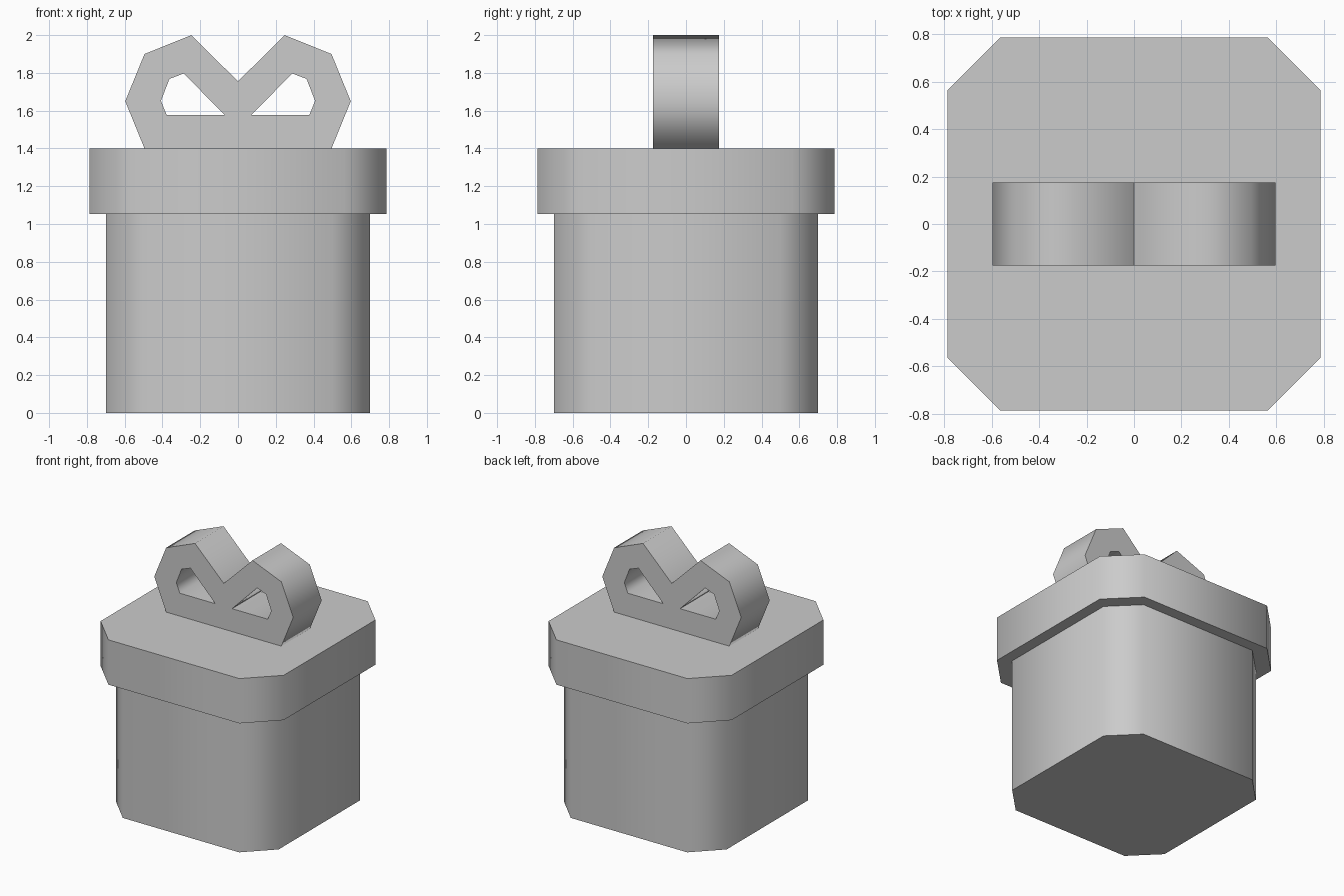
import bpy, bmesh, math
from mathutils import Matrix

if "Cube" in bpy.data.objects:
    bpy.data.objects.remove(bpy.data.objects["Cube"])


def finish(bm, name, angle):
    bmesh.ops.recalc_face_normals(bm, faces=bm.faces[:])
    mesh = bpy.data.meshes.new(name)
    bm.to_mesh(mesh)
    bm.free()
    obj = bpy.data.objects.new(name, mesh)
    bpy.context.collection.objects.link(obj)
    bpy.ops.object.select_all(action='DESELECT')
    obj.select_set(True)
    bpy.context.view_layer.objects.active = obj
    bpy.ops.object.shade_smooth_by_angle(angle=math.radians(angle))
    return obj


def extrude(bm, faces, vec):
    geom = bmesh.ops.extrude_face_region(bm, geom=faces, use_keep_orig=True)["geom"]
    verts = [g for g in geom if isinstance(g, bmesh.types.BMVert)]
    bmesh.ops.translate(bm, verts=verts, vec=vec)


def chamfered_box(name, half, flat, z0, z1):
    a, b = half, flat
    outline = [(a, -b), (a, b), (b, a), (-b, a), (-a, b), (-a, -b), (-b, -a), (b, -a)]
    bm = bmesh.new()
    face = bm.faces.new([bm.verts.new((x, y, z0)) for x, y in outline])
    extrude(bm, [face], (0, 0, z1 - z0))
    return finish(bm, name, 50)


# box and lid
chamfered_box("box_body", 0.70, 0.50, 0.0, 1.06)
chamfered_box("box_lid", 0.787, 0.563, 1.052, 1.40)

# ribbon bow: one loop with a hole, extruded in depth, then mirrored
OUTER = [(0, 1.40), (0.495, 1.40), (0.597, 1.65), (0.495, 1.90), (0.247, 2.0), (0, 1.755)]
INNER = [(0.072, 1.578), (0.378, 1.578), (0.408, 1.652), (0.363, 1.768), (0.287, 1.797)]
DEPTH = 0.175
bm = bmesh.new()
o = [bm.verts.new((x, -DEPTH, z)) for x, z in OUTER]
i = [bm.verts.new((x, -DEPTH, z)) for x, z in INNER]
for k in range(5):
    n = (k + 1) % 5
    bm.faces.new((o[k], o[k + 1], i[n], i[k]))
bm.faces.new((o[5], o[0], i[0]))
extrude(bm, bm.faces[:], (0, 2 * DEPTH, 0))
# open the centre plane so both loops join cleanly
centre = [f for f in bm.faces if all(abs(v.co.x) < 1e-5 for v in f.verts)]
bmesh.ops.delete(bm, geom=centre, context='FACES')
bmesh.ops.mirror(bm, geom=bm.verts[:] + bm.edges[:] + bm.faces[:],
                 matrix=Matrix.Identity(4), merge_dist=1e-4, axis='X')
bmesh.ops.remove_doubles(bm, verts=bm.verts[:], dist=1e-4)
finish(bm, "ribbon_bow", 75)
